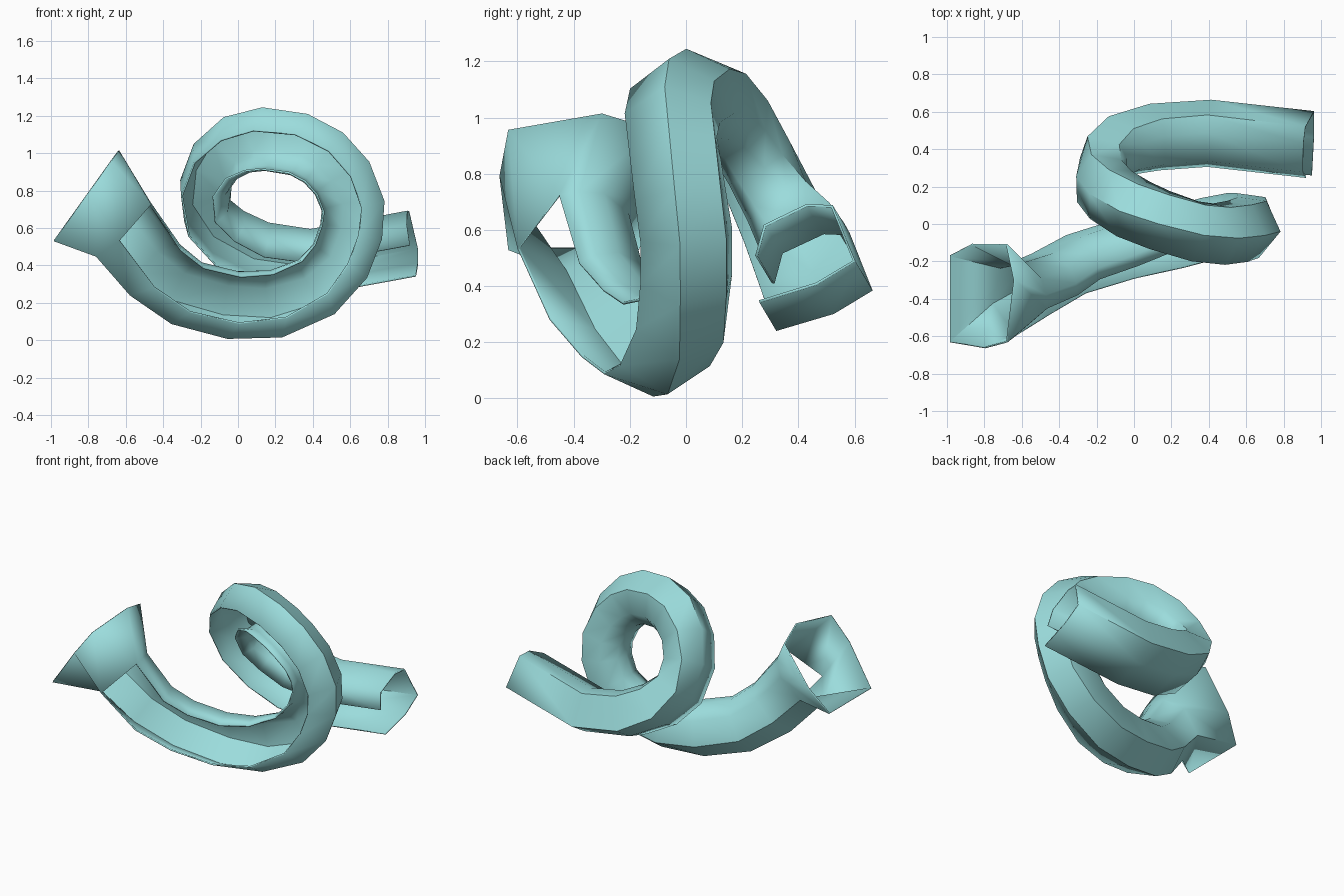
import bpy, bmesh, math
from mathutils import Vector

if "Cube" in bpy.data.objects:
    bpy.data.objects.remove(bpy.data.objects["Cube"])

# Centre line of the slide: x, y, z, roll in degrees, section scale, blend to exit section
path = [
    (-.82, -.39, .76, 0, 1, 0), (-.62, -.39, .59, 0, 1.22, 0),
    (-.45, -.31, .375, 6, 1.12, 0), (-.28, -.21, .25, 12, 1.08, 0),
    (-.03, -.13, .185, 15, 1.08, 0), (.2, -.07, .19, 12, 1.07, 0),
    (.42, -.01, .28, 6, 1.02, 0), (.55, .01, .42, 0, 1, 0),
    (.61, .01, .58, 0, 1, 0), (.62, -.01, .72, 0, 1, 0),
    (.56, -.03, .87, 0, 1, 0), (.46, -.045, .98, 0, 1, 0),
    (.33, -.03, 1.05, 0, 1, 0), (.14, .03, 1.08, 0, 1, 0),
    (0, .09, 1.05, 0, 1, .1), (-.12, .17, .96, 0, .95, .3),
    (-.18, .25, .83, 0, .9, .55), (-.17, .34, .68, 0, .9, .75),
    (-.06, .42, .56, 0, .97, .9), (.12, .47, .47, 0, 1, 1),
    (.4, .49, .43, 0, 1, 1), (.935, .43, .53, 0, 1, 1),
]
# Open sections as (outward, sideways), from outer rim to inner lip
loop_section = [(.04, -.17), (.16, -.03), (.09, .13), (-.06, .15),
                (-.15, .08), (-.17, .01), (-.165, -.05)]
exit_section = [(.185, -.17), (.125, .035), (.045, .17), (-.155, .09),
                (-.16, 0), (-.09, -.15), (.02, -.18)]
mouth = [(-.04, -.27), (.28, -.24), (.28, .22), (.08, .28),
         (-.24, .28), (-.31, .09), (-.24, -.24)]
N = len(mouth)

bm = bmesh.new()
pts = [Vector(p[:3]) for p in path]
rings = []
for i, (x, y, z, roll, s, blend) in enumerate(path):
    t = (pts[min(i + 1, len(pts) - 1)] - pts[max(i - 1, 0)]).normalized()
    if i == 0:
        t = Vector((.81, 0, -.58)).normalized()
    side = Vector((0, 1, 0))
    side = (side - t * side.dot(t)).normalized()
    out = side.cross(t)
    c, k = math.cos(math.radians(roll)), math.sin(math.radians(roll))
    shape = mouth if i == 0 else [
        (a[0] + (b[0] - a[0]) * blend, a[1] + (b[1] - a[1]) * blend)
        for a, b in zip(loop_section, exit_section)]
    ring = []
    for u, v in shape:
        u, v = s * (u * c - v * k), s * (u * k + v * c)
        ring.append(bm.verts.new(pts[i] + out * u + side * v))
    rings.append(ring)

# Skin the rings; only the funnel is closed all the way round
for i in range(len(rings) - 1):
    a, b = rings[i], rings[i + 1]
    for j in range(N if i == 0 else N - 1):
        n = (j + 1) % N
        bm.faces.new((a[j], a[n], b[n], b[j]))
bmesh.ops.recalc_face_normals(bm, faces=bm.faces)
mesh = bpy.data.meshes.new("slide_chute")
bm.to_mesh(mesh)
bm.free()
chute = bpy.data.objects.new("slide_chute", mesh)
bpy.context.collection.objects.link(chute)

# Thin wall
wall = chute.modifiers.new("wall", 'SOLIDIFY')
wall.thickness = .01
wall.offset = 0

mat = bpy.data.materials.new("chute_teal")
mat.diffuse_color = (.33, .72, .72, 1)
mat.use_nodes = True
mat.node_tree.nodes["Principled BSDF"].inputs["Base Color"].default_value = mat.diffuse_color
mesh.materials.append(mat)

bpy.context.view_layer.objects.active = chute
chute.select_set(True)
bpy.ops.object.shade_smooth_by_angle(angle=math.radians(50))
